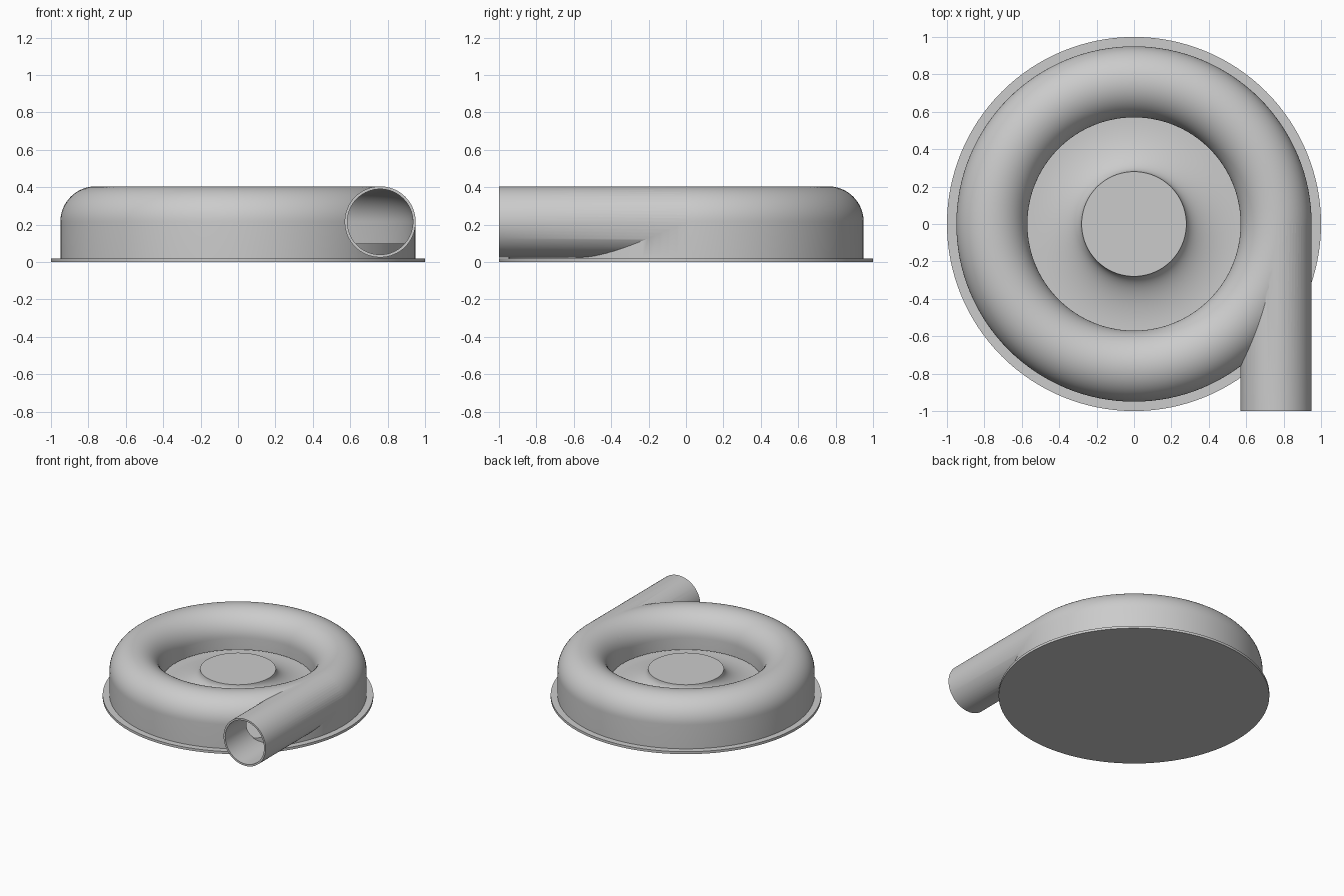
import bpy, bmesh
from math import pi, sin, cos, radians
from mathutils import Matrix

old = bpy.data.objects.get("Cube")
if old:
    bpy.data.objects.remove(old)

grey = bpy.data.materials.new("plain_grey")
grey.use_nodes = True
color = (0.6, 0.6, 0.6, 1)
grey.diffuse_color = color
grey.node_tree.nodes["Principled BSDF"].inputs["Base Color"].default_value = color

SEGMENTS = 128
TUBE_R, BORE_R = 0.19, 0.175      # outer and inner radius of the duct
RING_R, RING_Z = 0.76, 0.215      # centre of the duct section


def finish(bm, name):
    bmesh.ops.remove_doubles(bm, verts=bm.verts, dist=0.0001)
    bmesh.ops.recalc_face_normals(bm, faces=bm.faces)
    mesh = bpy.data.meshes.new(name)
    bm.to_mesh(mesh)
    bm.free()
    mesh.materials.append(grey)
    ob = bpy.data.objects.new(name, mesh)
    bpy.context.scene.collection.objects.link(ob)
    return ob


def revolve(name, profile, closed):
    """Spin an (r, z) profile around the z axis."""
    bm = bmesh.new()
    verts = [bm.verts.new((r, 0, z)) for r, z in profile]
    pairs = list(zip(verts, verts[1:]))
    if closed:
        pairs.append((verts[-1], verts[0]))
    edges = [bm.edges.new(p) for p in pairs]
    bmesh.ops.spin(bm, geom=verts + edges, axis=(0, 0, 1), cent=(0, 0, 0),
                   angle=2 * pi, steps=SEGMENTS, use_merge=True)
    return finish(bm, name)


def pipe(name, radius, y0, y1):
    """Solid cylinder along y at the duct centre."""
    bm = bmesh.new()
    bmesh.ops.create_cone(bm, cap_ends=True, segments=64, radius1=radius,
                          radius2=radius, depth=y1 - y0)
    bm.transform(Matrix.Translation((RING_R, (y0 + y1) / 2, RING_Z))
                 @ Matrix.Rotation(pi / 2, 4, 'X'))
    return finish(bm, name)


def dome(radius, steps=32):
    """Upper half circle of the duct section, outside to inside."""
    return [(RING_R + radius * cos(pi * i / steps),
             RING_Z + radius * sin(pi * i / steps)) for i in range(steps + 1)]


def boolean(target, tool, operation):
    mod = target.modifiers.new(operation.lower(), 'BOOLEAN')
    mod.object, mod.operation, mod.solver = tool, operation, 'EXACT'
    bpy.context.view_layer.objects.active = target
    bpy.ops.object.modifier_apply(modifier=mod.name)
    bpy.data.objects.remove(tool)


# Base flange
flange = revolve("base_flange", [(0, 0), (1, 0), (1, 0.02), (0, 0.02)], False)

# Ring shaped housing with a straight outlet, hollowed out
housing = revolve("housing", [(0.57, 0.02), (0.95, 0.02)] + dome(TUBE_R), True)
boolean(housing, pipe("outlet", TUBE_R, -1, 0), 'UNION')
lip = 0.12
cavity = [(0.55, lip), (0.55, -0.02), (0.935, -0.02)] + dome(BORE_R) + [(0.585, lip)]
boolean(housing, revolve("cavity", cavity, True), 'DIFFERENCE')
boolean(housing, pipe("bore", BORE_R, -1.1, -0.005), 'DIFFERENCE')

# Floor with a hub rising in a concave sweep
sweep = [(0.56 - 0.28 * sin(a), 0.23 - 0.13 * cos(a))
         for a in (radians(90) * i / 16 for i in range(17))]
hub = revolve("hub_floor", [(0, 0.015), (0.94, 0.015), (0.94, 0.1)]
              + sweep + [(0, 0.23)], False)

# Smooth shading with sharp rims
bpy.ops.object.select_all(action='DESELECT')
for ob in (flange, housing, hub):
    ob.select_set(True)
bpy.context.view_layer.objects.active = housing
bpy.ops.object.shade_smooth_by_angle(angle=radians(30))
